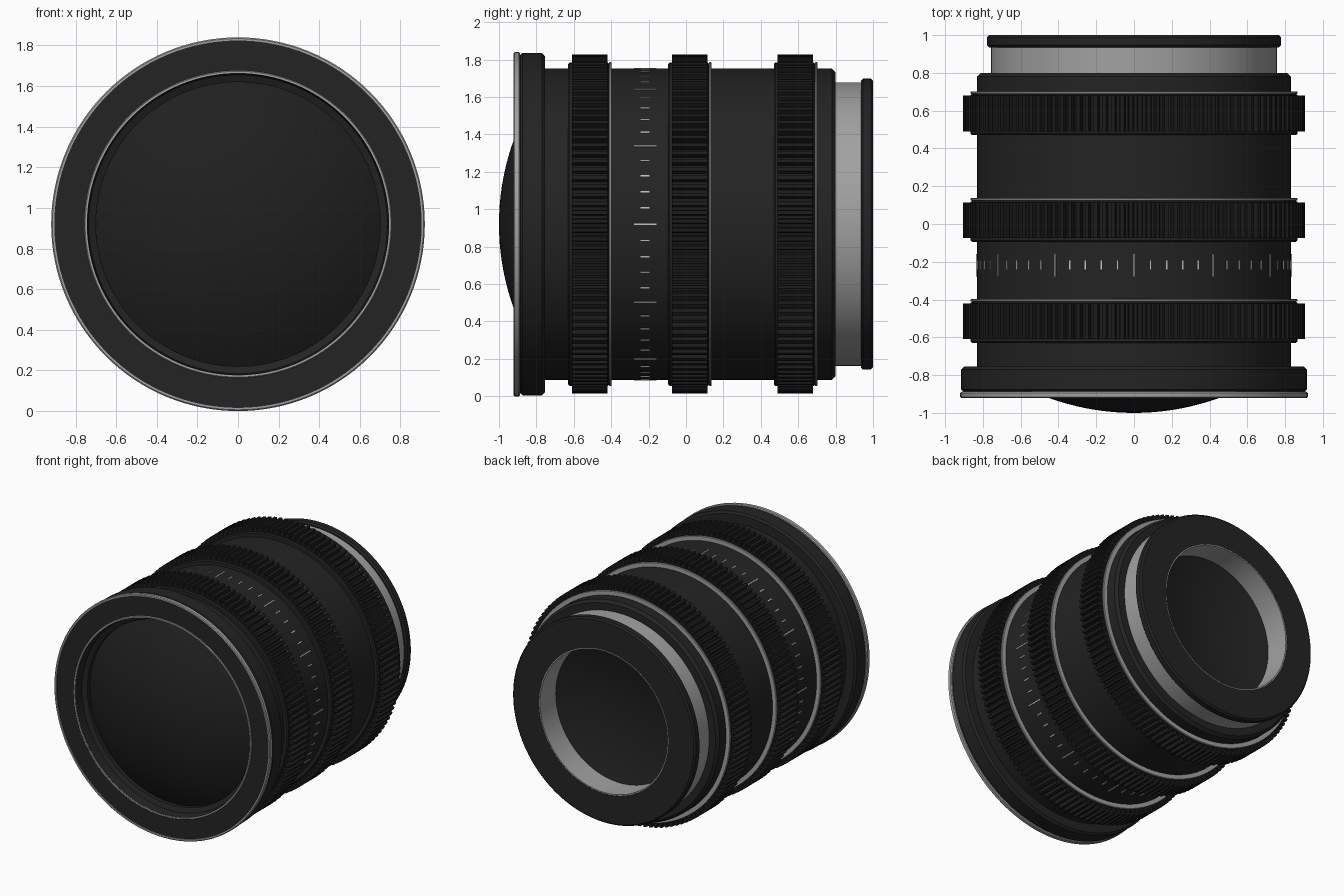
import bpy, bmesh, math
from mathutils import Matrix

cube = bpy.data.objects.get("Cube")
if cube:
    bpy.data.objects.remove(cube, do_unlink=True)

AXIS_Z = 0.92
SEGMENTS = 128


def material(name, value, roughness=0.5):
    mat = bpy.data.materials.new(name)
    mat.use_nodes = True
    color = (value, value, value, 1)
    mat.diffuse_color = color
    bsdf = mat.node_tree.nodes["Principled BSDF"]
    bsdf.inputs["Base Color"].default_value = color
    bsdf.inputs["Roughness"].default_value = roughness
    return mat


black = material("black barrel", 0.017)
rubber = material("black rubber", 0.011, 0.8)
glass = material("dark glass", 0.014, 0.2)
metal = material("brushed metal", 0.36, 0.4)
paint = material("scale paint", 0.55)


def finish(name, bm, mat, smooth=True):
    bmesh.ops.recalc_face_normals(bm, faces=bm.faces)
    mesh = bpy.data.meshes.new(name)
    bm.to_mesh(mesh)
    bm.free()
    mesh.materials.append(mat)
    if smooth:
        mesh.shade_smooth()
        mesh.set_sharp_from_angle(angle=math.radians(32))
    obj = bpy.data.objects.new(name, mesh)
    obj.location.z = AXIS_Z
    bpy.context.collection.objects.link(obj)
    return obj


def lathe(name, profile, mat, closed=True):
    """Spin a profile of (radius, y) points around the y axis."""
    bm = bmesh.new()
    verts = [bm.verts.new((r, y, 0)) for r, y in profile]
    pairs = list(zip(verts, verts[1:]))
    if closed:
        pairs.append((verts[-1], verts[0]))
    edges = [bm.edges.new(p) for p in pairs]
    bmesh.ops.spin(bm, geom=verts + edges, cent=(0, 0, 0), axis=(0, 1, 0),
                   angle=math.tau, steps=SEGMENTS, use_merge=True)
    bmesh.ops.remove_doubles(bm, verts=bm.verts, dist=0.0001)
    return finish(name, bm, mat)


def ring(name, inner, outer, y0, y1, mat, bevel=0.0):
    """Tube with chamfered outer edges."""
    b = bevel
    outline = [(inner, y0), (outer - b, y0), (outer, y0 + b),
               (outer, y1 - b), (outer - b, y1), (inner, y1)]
    if not b:
        outline = [(inner, y0), (outer, y0), (outer, y1), (inner, y1)]
    return lathe(name, outline, mat)


def cap(name, radius, y_edge, y_center, mat, steps=14):
    """Shallow spherical lens surface."""
    sag = y_center - y_edge
    curve = (radius ** 2 + sag ** 2) / (2 * abs(sag))
    sign = math.copysign(1, sag)
    points = []
    for i in range(steps + 1):
        r = radius * i / steps
        drop = curve - math.sqrt(curve ** 2 - r ** 2)
        points.append((r, y_center - sign * drop))
    return lathe(name, points, mat, closed=False)


def gear_ring(name, y0, y1, root, tip, teeth, mat):
    """Grip band with straight ribs."""
    bm = bmesh.new()
    loops = []
    for y in (y0, y1):
        loop = []
        for i in range(teeth):
            for part, r in ((0.0, root), (0.12, tip), (0.55, tip), (0.67, root)):
                a = math.tau * (i + part) / teeth
                loop.append(bm.verts.new((r * math.cos(a), y, r * math.sin(a))))
        loops.append(loop)
    count = len(loops[0])
    for i in range(count):
        j = (i + 1) % count
        bm.faces.new((loops[0][i], loops[0][j], loops[1][j], loops[1][i]))
    for loop in loops:
        bm.faces.new(loop)
    return finish(name, bm, mat, smooth=False)


# Main barrel
ring("main_barrel", 0.70, 0.832, -0.78, 0.80, black, 0.02)

# Front barrel with a stepped recess around the glass
lathe("front_barrel", [(0.905, -0.913), (0.905, -0.885), (0.915, -0.875),
                       (0.915, -0.77), (0.90, -0.755), (0.70, -0.755),
                       (0.70, -0.83), (0.735, -0.845), (0.742, -0.913)], black)
ring("front_rim", 0.902, 0.92, -0.922, -0.888, metal, 0.006)
ring("front_inner_trim", 0.743, 0.757, -0.92, -0.90, metal, 0.004)
cap("front_glass", 0.705, -0.797, -1.0, glass)

# Three ribbed control rings, each with a collar and a metal trim line
for label, center in (("focus", -0.515), ("zoom", 0.02), ("aperture", 0.585)):
    ring(label + "_collar", 0.80, 0.865, center - 0.115, center + 0.105, black, 0.008)
    ring(label + "_trim", 0.80, 0.866, center + 0.104, center + 0.117, metal, 0.003)
    gear_ring(label + "_grip", center - 0.095, center + 0.095, 0.875, 0.906, 120, rubber)

# Engraved scale: sixty marks, every fifth one long
bm = bmesh.new()
for i in range(60):
    length = 0.12 if i % 5 == 0 else 0.048
    spot = (Matrix.Rotation(math.tau * i / 60, 4, "Y")
            @ Matrix.Translation((0, -0.218, 0.832))
            @ Matrix.Diagonal((0.007, length, 0.008, 1)))
    bmesh.ops.create_cube(bm, size=1, matrix=spot)
finish("scale_marks", bm, paint, smooth=False)

# Rear mount: metal tube, black flange and recessed rear glass
ring("mount_tube", 0.542, 0.757, 0.78, 0.96, metal)
ring("mount_liner", 0.542, 0.552, 0.95, 0.999, metal)
ring("mount_flange", 0.55, 0.778, 0.935, 1.0, black, 0.012)
cap("rear_glass", 0.546, 0.81, 0.70, glass)
